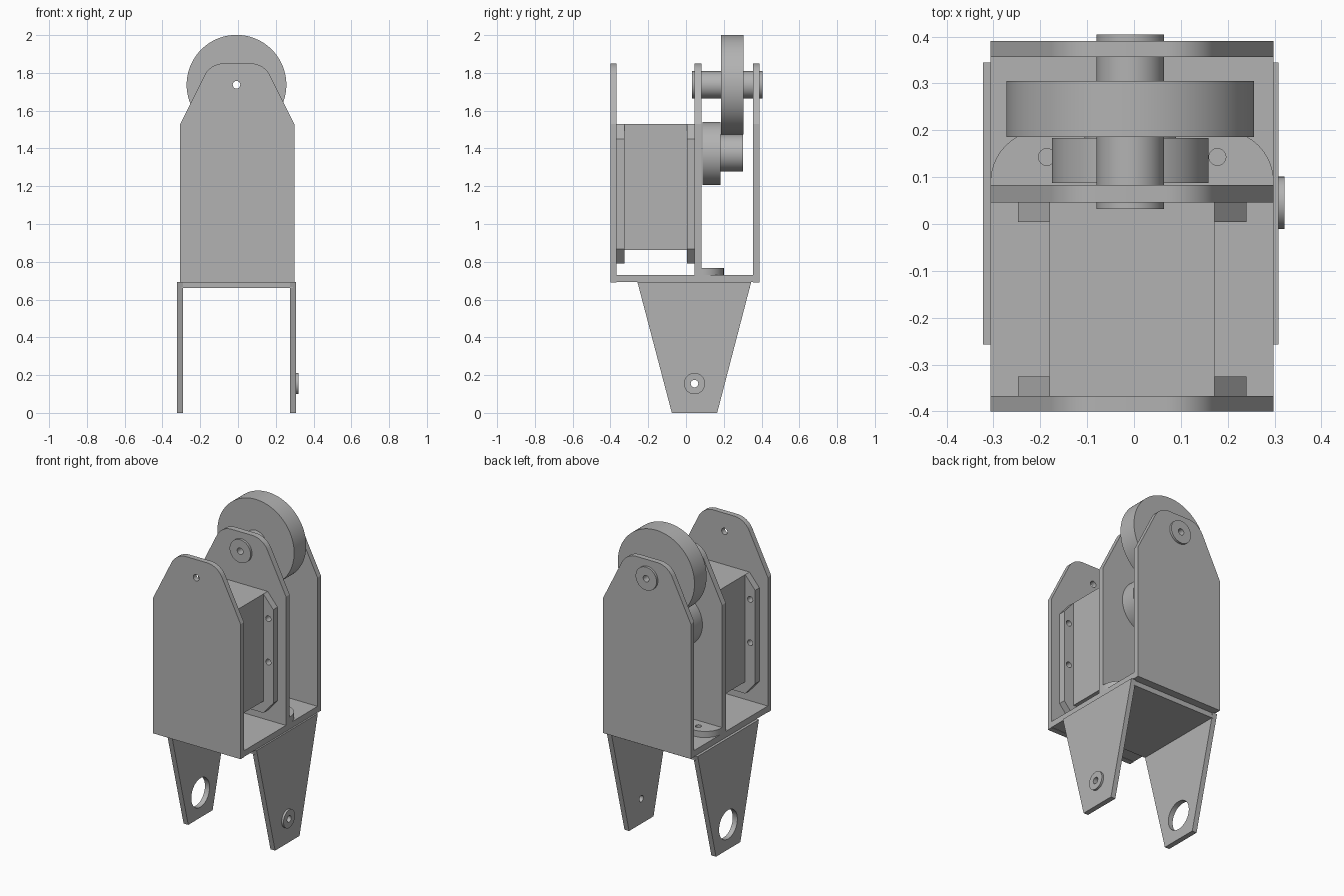
import bpy, bmesh, math
from mathutils import Vector

cube = bpy.data.objects.get("Cube")
if cube:
    bpy.data.objects.remove(cube, do_unlink=True)

GREY = (0.45, 0.45, 0.45, 1)
metal = bpy.data.materials.new("plain_grey")
metal.use_nodes = True
metal.diffuse_color = GREY
metal.node_tree.nodes["Principled BSDF"].inputs["Base Color"].default_value = GREY

# Local (u, v, thickness) to world, by the axis the part is extruded along
MAPS = {
    "X": lambda c: (c.z, c.x, c.y),
    "Y": lambda c: (c.x, c.z, c.y),
    "Z": lambda c: (c.x, c.y, c.z),
}


def circle(u, v, r, n=64):
    return [(u + r * math.cos(math.tau * i / n), v + r * math.sin(math.tau * i / n))
            for i in range(n)]


def rect(u0, u1, v0, v1):
    return [(u0, v0), (u1, v0), (u1, v1), (u0, v1)]


def rounded(corners, steps=12):
    """Polygon from (u, v, radius) corners, with filleted corners."""
    out = []
    for i, (u, v, r) in enumerate(corners):
        p = Vector((u, v))
        if r == 0:
            out.append(p)
            continue
        a = (Vector(corners[i - 1][:2]) - p).normalized()
        b = (Vector(corners[(i + 1) % len(corners)][:2]) - p).normalized()
        half = a.angle(b) / 2
        reach = r / math.tan(half)
        centre = p + (a + b).normalized() * r / math.sin(half)
        start, end = p + a * reach - centre, p + b * reach - centre
        for k in range(steps + 1):
            out.append(centre + start.lerp(end, k / steps).normalized() * r)
    return out


def slab(name, axis, lo, hi, *outlines):
    """Extrude an outline, with any further outlines as holes, from lo to hi."""
    curve = bpy.data.curves.new(name, "CURVE")
    curve.dimensions = "2D"
    curve.fill_mode = "BOTH"
    curve.extrude = (hi - lo) / 2
    for outline in outlines:
        spline = curve.splines.new("POLY")
        spline.points.add(len(outline) - 1)
        for point, (u, v) in zip(spline.points, outline):
            point.co = (u, v, 0, 1)
        spline.use_cyclic_u = True
    temp = bpy.data.objects.new(name + "_outline", curve)
    mesh = bpy.data.meshes.new_from_object(temp)
    bpy.data.objects.remove(temp)
    bpy.data.curves.remove(curve)

    bm = bmesh.new()
    bm.from_mesh(mesh)
    for vert in bm.verts:
        vert.co.z += (lo + hi) / 2
        vert.co = MAPS[axis](vert.co)
    bmesh.ops.remove_doubles(bm, verts=bm.verts, dist=0.0001)
    bmesh.ops.recalc_face_normals(bm, faces=bm.faces)
    bm.to_mesh(mesh)
    bm.free()
    mesh.materials.clear()
    mesh.materials.append(metal)
    obj = bpy.data.objects.new(name, mesh)
    bpy.context.collection.objects.link(obj)
    bpy.ops.object.select_all(action="DESELECT")
    obj.select_set(True)
    bpy.context.view_layer.objects.active = obj
    bpy.ops.object.shade_smooth_by_angle(angle=math.radians(25))
    return obj


CX = -0.004                      # centre line of the upper bracket
L, R = CX - 0.302, CX + 0.302    # its sides
AXLE = (-0.008, 1.737)
BORE = circle(*AXLE, 0.02, 32)

# Upright plates and the base they stand on
plate = rounded([(L, 0.69, 0), (R, 0.69, 0), (R, 1.53, 0), (CX + 0.142, 1.85, 0.113),
                 (CX - 0.142, 1.85, 0.113), (L, 1.53, 0)])
for name, y0, y1 in (("front_plate", -0.4, -0.367), ("middle_plate", 0.046, 0.083),
                     ("back_plate", 0.356, 0.39)):
    slab(name, "Y", y0, y1, plate, BORE)
slab("base_plate", "Z", 0.692, 0.73, rect(L, R, -0.39, 0.38))

# Foot of the middle plate with its screw holes
foot = rounded([(L, 0.08, 0), (R, 0.08, 0), (R, 0.2, 0.11), (L, 0.2, 0.11)])
slab("middle_plate_foot", "Z", 0.729, 0.768, foot,
     *[circle(CX + s * 0.182, 0.143, 0.018, 24) for s in (-1, 1)])

# Motor body and its two mounting flanges
slab("motor_body", "Y", -0.34, 0.02, rect(CX - 0.176, CX + 0.176, 0.863, 1.53))
flange = [(CX + u, z) for u, z in
          ((-0.176, 0.79), (0.176, 0.79), (0.244, 0.868), (0.244, 1.45),
           (0.176, 1.53), (-0.176, 1.53), (-0.244, 1.45), (-0.244, 0.868))]
screws = [circle(CX + s * 0.21, z, 0.018, 24) for s in (-1, 1) for z in (1.385, 1.115)]
slab("front_motor_flange", "Y", -0.367, -0.325, flange, *screws)
slab("back_motor_flange", "Y", 0.004, 0.046, flange, *screws)

# Drive disc and friction roller
slab("drive_disc", "Y", 0.088, 0.183, circle(AXLE[0], 1.373, 0.167))
slab("drive_roller", "Y", 0.18, 0.303, circle(AXLE[0], 1.376, 0.098))

# Wheel on a hollow axle with end caps
slab("wheel", "Y", 0.186, 0.305, circle(*AXLE, 0.264, 96), BORE)
for name, y0, y1 in (("front_axle_cap", 0.032, 0.046), ("front_axle_sleeve", 0.083, 0.186),
                     ("back_axle_sleeve", 0.305, 0.356), ("back_axle_cap", 0.39, 0.404)):
    slab(name, "Y", y0, y1, circle(*AXLE, 0.072), BORE)

# Fork: bridge, two tapered legs, and the pivot boss
PIVOT = (0.045, 0.155)
leg = [(-0.075, 0), (0.165, 0), (0.345, 0.692), (-0.257, 0.692)]
pin = circle(*PIVOT, 0.02, 32)
slab("fork_bridge", "Z", 0.66, 0.692, rect(-0.3, 0.29, -0.25, 0.338))
slab("right_fork_leg", "X", -0.322, -0.29, leg, circle(*PIVOT, 0.09))
slab("left_fork_leg", "X", 0.276, 0.308, leg, pin)
slab("pivot_boss", "X", 0.308, 0.321, circle(*PIVOT, 0.056), pin)
